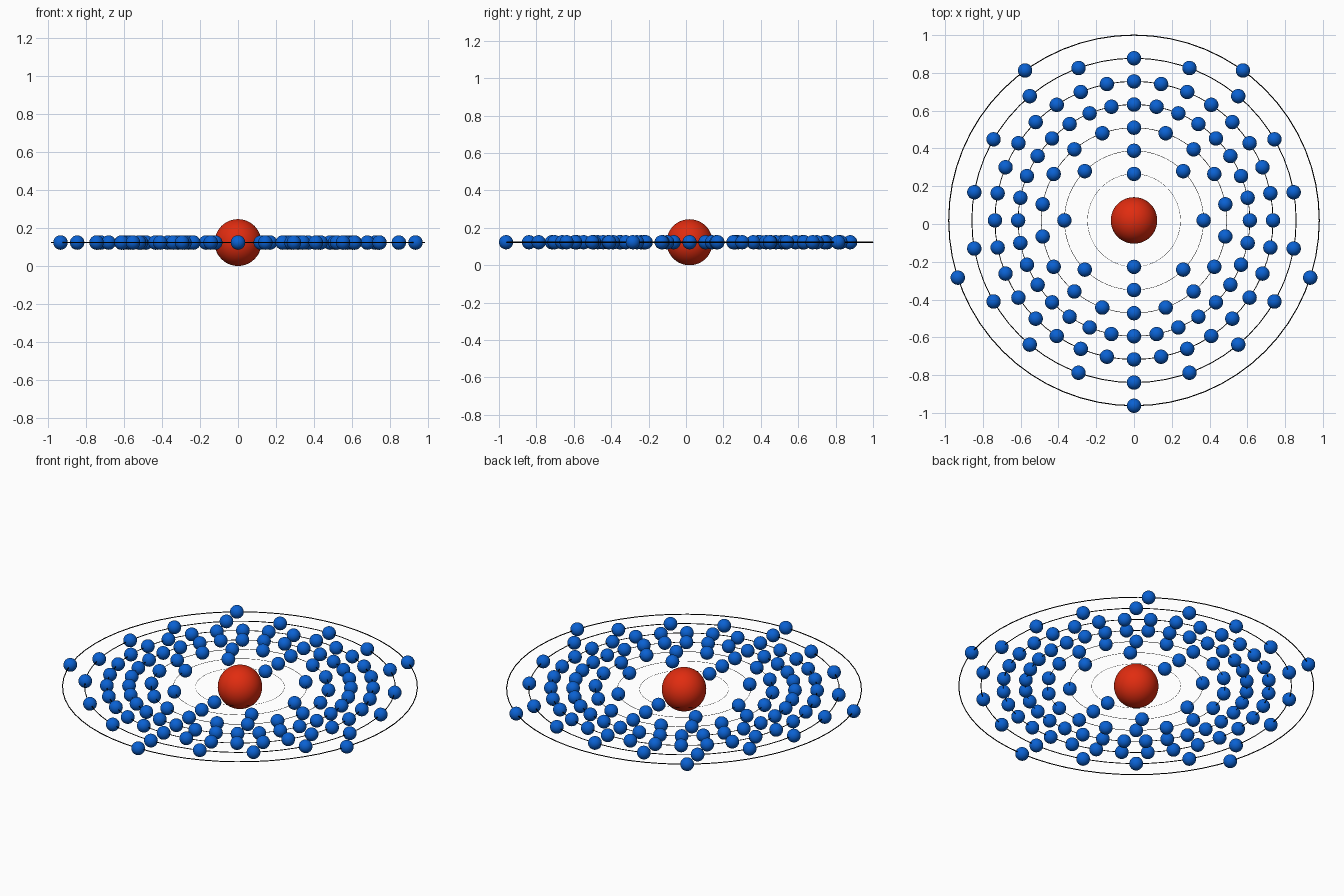
import bpy, math

if "Cube" in bpy.data.objects:
    bpy.data.objects.remove(bpy.data.objects["Cube"])

CY, CZ = 0.019, 0.123            # centre of the atom
NUCLEUS_R, ELECTRON_R = 0.123, 0.038
OUTER_R, STEP = 0.981, 0.1225    # outermost shell radius and shell spacing
SHELLS = [2, 8, 18, 32, 32, 18, 5]


def material(name, rgb):
    m = bpy.data.materials.new(name)
    m.diffuse_color = (*rgb, 1)
    m.use_nodes = True
    m.node_tree.nodes["Principled BSDF"].inputs["Base Color"].default_value = m.diffuse_color
    return m


red = material("nucleus_red", (0.75, 0.025, 0.005))
blue = material("electron_blue", (0.003, 0.12, 0.65))
black = material("orbit_black", (0.0, 0.0, 0.0))


def finish(name, mat):
    ob = bpy.context.object
    ob.name = ob.data.name = name
    ob.data.materials.append(mat)
    bpy.ops.object.shade_smooth()
    return ob


# Nucleus
bpy.ops.mesh.primitive_uv_sphere_add(segments=48, ring_count=24, radius=NUCLEUS_R,
                                     location=(0, CY, CZ))
finish("nucleus", red)

# First electron; the others share its mesh
bpy.ops.mesh.primitive_uv_sphere_add(segments=32, ring_count=16, radius=ELECTRON_R)
first = finish("electron", blue)

for k, count in enumerate(SHELLS):
    r = OUTER_R - STEP * (len(SHELLS) - 1 - k)

    # Thin orbit ring, thicker towards the outside
    bpy.ops.mesh.primitive_torus_add(major_radius=r, minor_radius=0.0028 * r / OUTER_R,
                                     major_segments=64, minor_segments=8,
                                     location=(0, CY, CZ))
    finish(f"orbit_{k + 1}", black)

    # Electrons spread evenly, starting at the front
    for i in range(count):
        if k == 0 and i == 0:
            ob = first
        else:
            ob = bpy.data.objects.new("electron", first.data)
            bpy.context.collection.objects.link(ob)
        a = -math.pi / 2 + 2 * math.pi * i / count
        ob.name = f"electron_{k + 1}_{i + 1}"
        ob.location = (r * math.cos(a), CY + r * math.sin(a), CZ)
